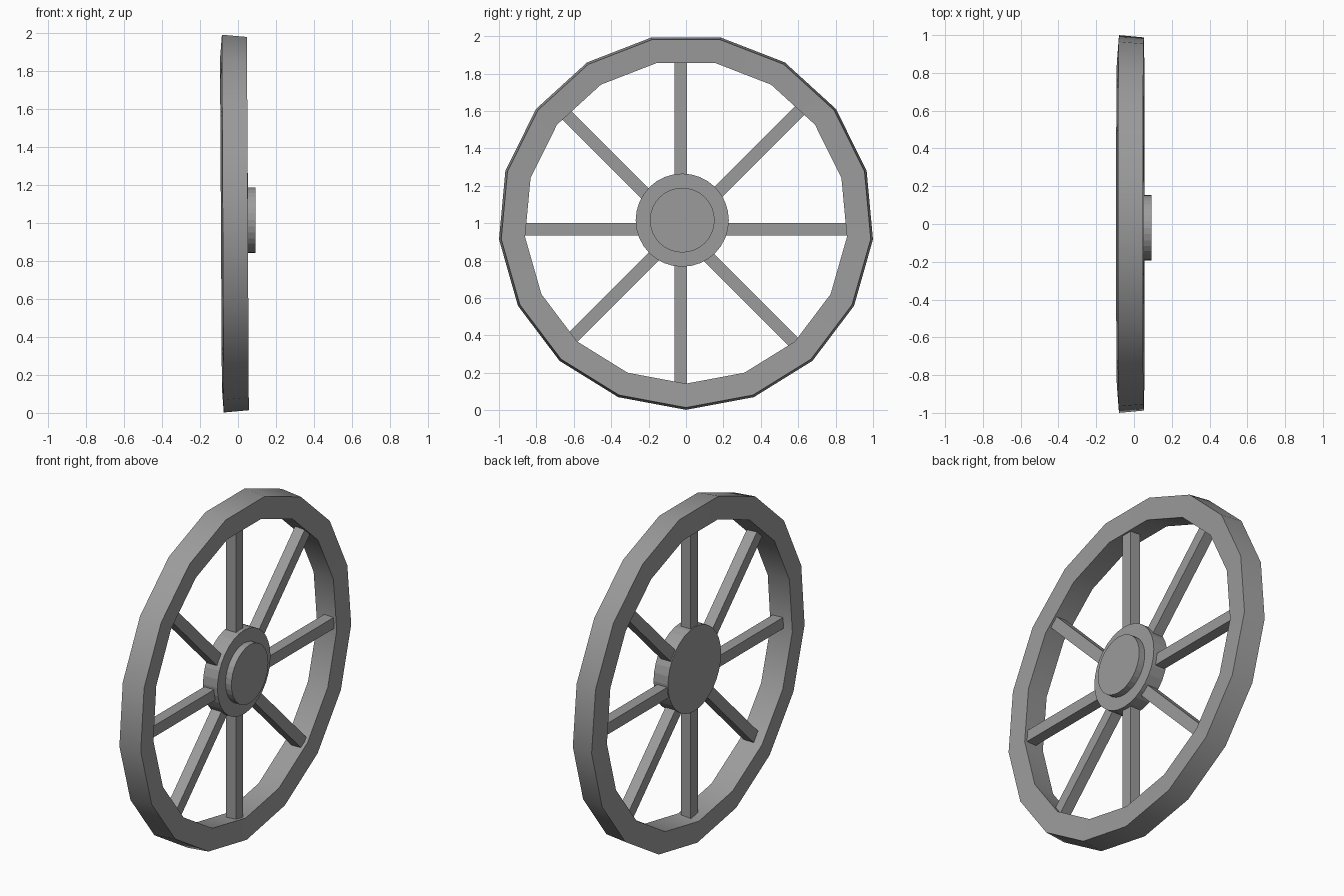
import bpy, bmesh, math
from mathutils import Matrix, Vector

if "Cube" in bpy.data.objects:
    bpy.data.objects.remove(bpy.data.objects["Cube"])

RIM_SIDES = 17
RIM_CENTER = Vector((0, 0, 1.006))
HUB_CENTER = Vector((0, -0.02, 1.016))
SPOKE_CENTER = Vector((-0.003, -0.027, 0.967))

# Dark grey finish shared by all parts
grey = bpy.data.materials.new("dark_grey")
grey.diffuse_color = (0.33, 0.33, 0.33, 1)
grey.use_nodes = True
grey.node_tree.nodes["Principled BSDF"].inputs["Base Color"].default_value = grey.diffuse_color


def add_object(name, bm):
    bmesh.ops.recalc_face_normals(bm, faces=bm.faces)
    mesh = bpy.data.meshes.new(name)
    bm.to_mesh(mesh)
    bm.free()
    mesh.materials.append(grey)
    obj = bpy.data.objects.new(name, mesh)
    bpy.context.collection.objects.link(obj)
    return obj


def disc(name, radius, x0, x1, sides=32):
    bm = bmesh.new()
    bmesh.ops.create_cone(bm, cap_ends=True, segments=sides, radius1=radius,
                          radius2=radius, depth=x1 - x0)
    place = Matrix.Translation(HUB_CENTER + Vector(((x0 + x1) / 2, 0, 0)))
    bm.transform(place @ Matrix.Rotation(math.pi / 2, 4, 'Y'))
    return add_object(name, bm)


# Rim: slightly dished section (x, radius) swept around a 17-sided ring
profile = [(-0.08, 1.004), (0.052, 0.992), (0.046, 0.864), (-0.09, 0.874)]
bm = bmesh.new()
rings = []
for i in range(RIM_SIDES):
    a = -math.pi / 2 + i * math.tau / RIM_SIDES
    rings.append([bm.verts.new(RIM_CENTER + Vector(
        (x - 0.005 * math.sin(a), r * math.cos(a), r * math.sin(a))))
        for x, r in profile])
for i in range(RIM_SIDES):
    a, b = rings[i], rings[(i + 1) % RIM_SIDES]
    for j in range(4):
        k = (j + 1) % 4
        bm.faces.new((a[j], a[k], b[k], b[j]))
rim = add_object("rim", bm)

# Smooth the rim's bands while keeping its four edge loops sharp
bpy.ops.object.select_all(action='DESELECT')
rim.select_set(True)
bpy.context.view_layer.objects.active = rim
bpy.ops.object.shade_smooth_by_angle(angle=math.radians(35))

# Spokes: four square bars crossing the whole wheel
for i in range(4):
    bm = bmesh.new()
    bmesh.ops.create_cube(bm, size=1)
    bm.transform(Matrix.Translation(SPOKE_CENTER)
                 @ Matrix.Rotation(i * math.pi / 4, 4, 'X')
                 @ Matrix.Diagonal((0.065, 0.067, 1.8, 1)))
    add_object(f"spoke_bar_{i + 1}", bm)

# Hub and its raised front cap
disc("hub", 0.249, -0.042, 0.053)
disc("hub_cap", 0.173, 0.04, 0.092)
